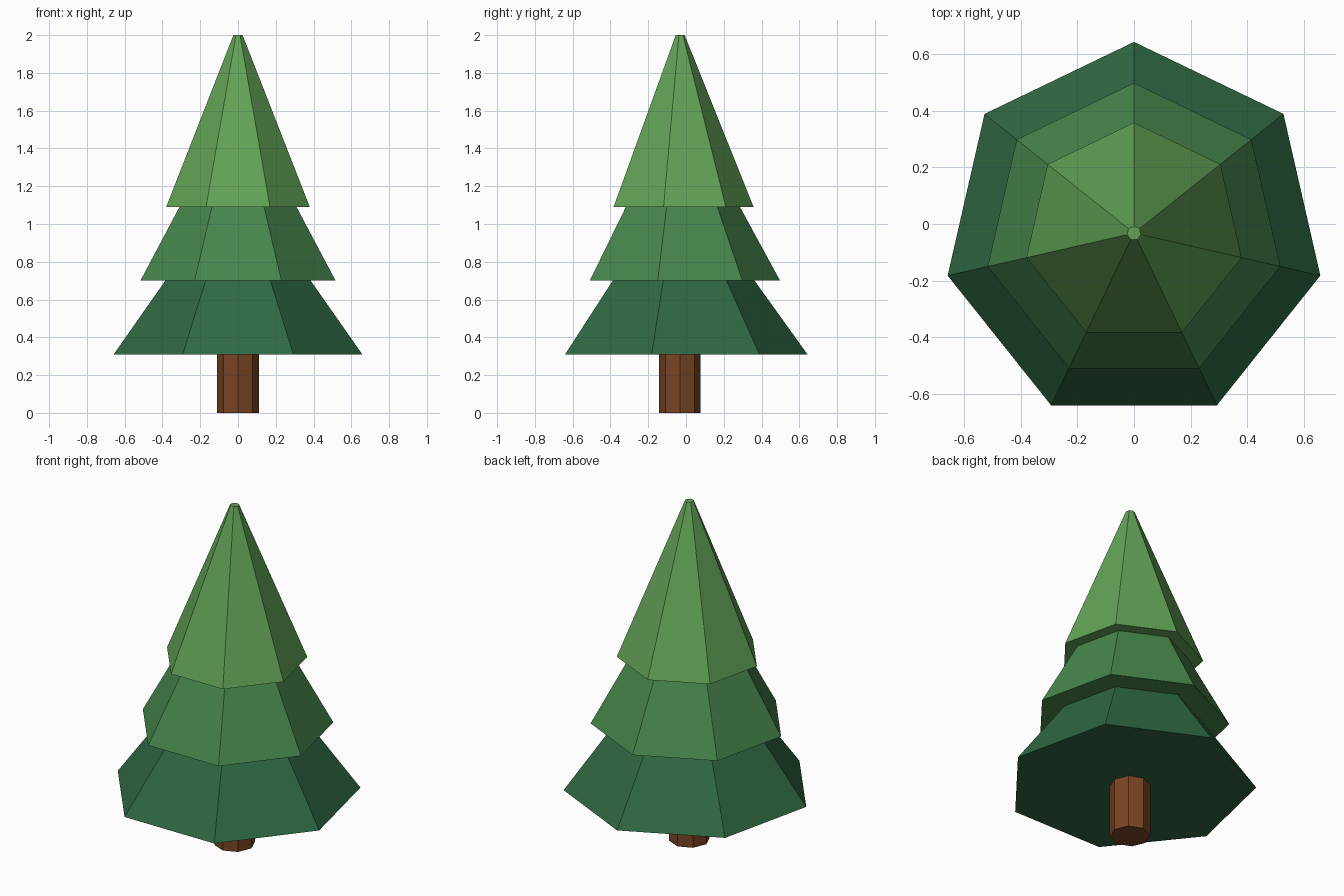
import bpy, bmesh, math

if "Cube" in bpy.data.objects:
    bpy.data.objects.remove(bpy.data.objects["Cube"])

CENTRE_Y = -0.032


def flat_material(name, rgb):
    """Material from 0-255 sRGB values."""
    def linear(c):
        c /= 255
        return c / 12.92 if c <= 0.04045 else ((c + 0.055) / 1.055) ** 2.4
    mat = bpy.data.materials.new(name)
    mat.diffuse_color = (*[linear(c) for c in rgb], 1)
    mat.use_nodes = True
    mat.node_tree.nodes["Principled BSDF"].inputs["Base Color"].default_value = mat.diffuse_color
    return mat


def frustum(name, sides, z0, r0, z1, r1, mat):
    """Closed, flat-shaded tapered prism with one corner pointing to +y."""
    bm = bmesh.new()
    rings = []
    for z, r in ((z0, r0), (z1, r1)):
        ring = []
        for i in range(sides):
            a = math.pi / 2 + math.tau * i / sides
            ring.append(bm.verts.new((r * math.cos(a), r * math.sin(a), z)))
        rings.append(ring)
    low, high = rings
    for i in range(sides):
        j = (i + 1) % sides
        bm.faces.new((low[i], low[j], high[j], high[i]))
    bm.faces.new(low[::-1])
    bm.faces.new(high)
    mesh = bpy.data.meshes.new(name)
    bm.to_mesh(mesh)
    bm.free()
    mesh.materials.append(mat)
    obj = bpy.data.objects.new(name, mesh)
    obj.location.y = CENTRE_Y
    bpy.context.collection.objects.link(obj)


# Trunk: octagonal post
frustum("trunk", 8, 0.0, 0.11, 0.31, 0.11, flat_material("bark_brown", (122, 68, 36)))

# Foliage: three stacked seven-sided tiers
frustum("lower_foliage", 7, 0.31, 0.675, 0.70, 0.395,
        flat_material("dark_green", (47, 104, 66)))
frustum("middle_foliage", 7, 0.70, 0.53, 1.09, 0.318,
        flat_material("mid_green", (71, 134, 76)))
frustum("upper_foliage", 7, 1.09, 0.39, 2.0, 0.025,
        flat_material("light_green", (98, 162, 86)))
